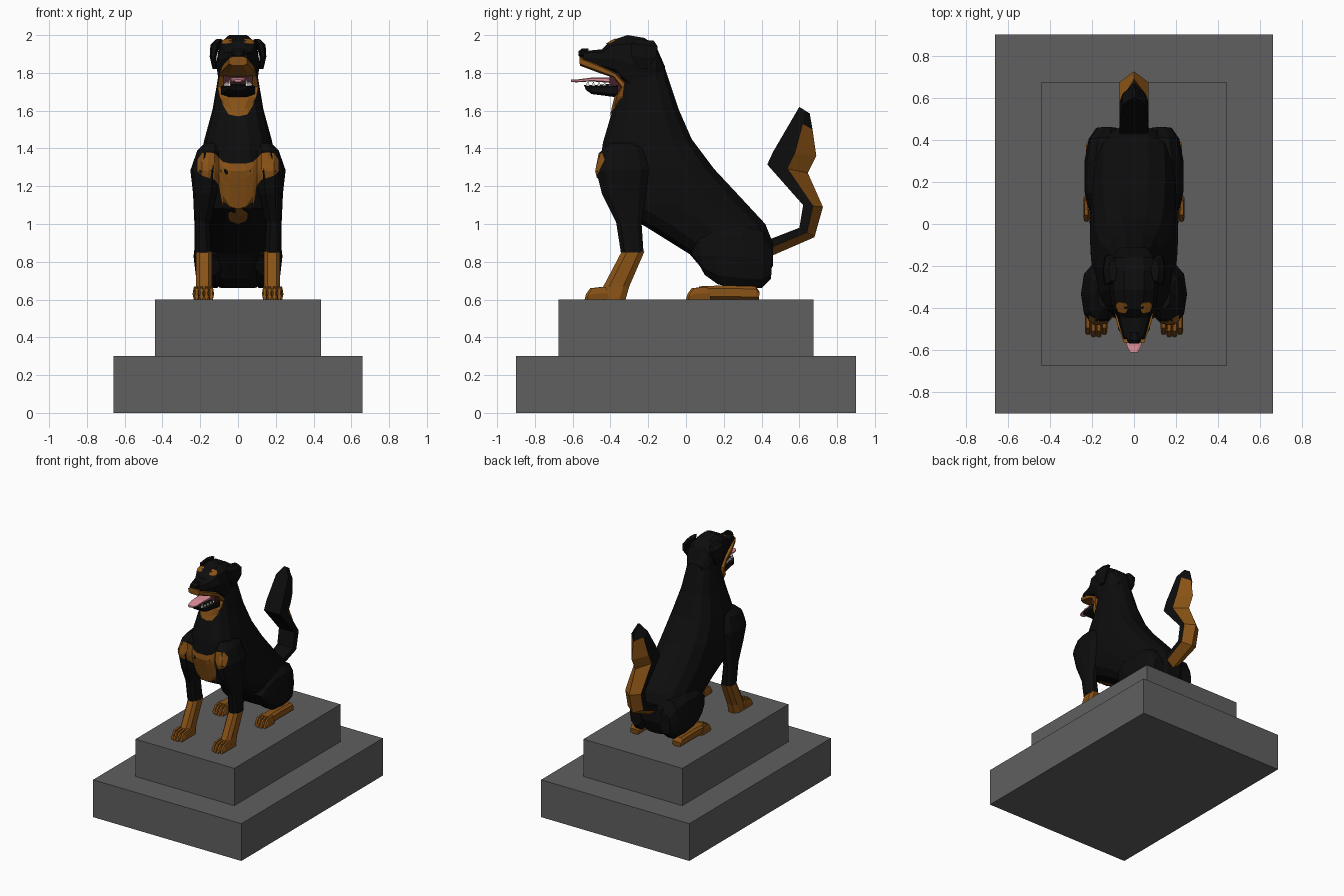
import bpy, math
from mathutils import Vector
from mathutils.bvhtree import BVHTree


def material(name, r, g, b):
    m = bpy.data.materials.new(name)
    m.diffuse_color = (r, g, b, 1)
    return m


BLACK = material("black_coat", .004, .004, .004)
TAN = material("tan_coat", .25, .085, .008)
STONE = material("stone", .115, .115, .115)
PINK = material("tongue_pink", .75, .28, .33)
MAROON = material("mouth_dark", .06, .015, .02)
WHITE = material("tooth_white", .8, .8, .75)


def make(name, verts, faces, mats, idx=None):
    me = bpy.data.meshes.new(name)
    me.from_pydata(verts, [], faces)
    for m in mats:
        me.materials.append(m)
    if idx:
        me.polygons.foreach_set("material_index", idx)
    me.update()
    ob = bpy.data.objects.new(name, me)
    bpy.context.collection.objects.link(ob)
    # consistent outward normals
    import bmesh
    bm = bmesh.new()
    bm.from_mesh(me)
    bmesh.ops.recalc_face_normals(bm, faces=bm.faces)
    bm.to_mesh(me)
    bm.free()
    return BVHTree.FromPolygons(verts, faces)


def oval(n, p=1.0):
    """Closed section of (side, along) pairs; p < 1 makes it boxier."""
    f = lambda v: math.copysign(abs(v) ** p, v)
    ang = [2 * math.pi * (i + .5) / n for i in range(n)]
    k = max(abs(f(math.cos(a))) for a in ang)
    k2 = max(abs(f(math.sin(a))) for a in ang)
    return [(f(math.sin(a)) / k2, .5 - .5 * f(math.cos(a)) / k) for a in ang]


def loft(name, rings, section, mats=(BLACK,), pick=None):
    """Ring = (centre x, y0, z0, y1, z1, half width)."""
    n, verts, faces, idx = len(section), [], [], []
    for cx, y0, z0, y1, z1, w in rings:
        verts += [Vector((cx + a * w, y0 + (y1 - y0) * t, z0 + (z1 - z0) * t)) for a, t in section]
    for i in range(len(rings) - 1):
        for j in range(n):
            k = (j + 1) % n
            faces.append((i * n + j, i * n + k, i * n + n + k, i * n + n + j))
            idx.append(pick(i, j) if pick else 0)
    last = (len(rings) - 1) * n
    faces += [tuple(range(n)), tuple(range(last, last + n))]
    idx += [0, 0]
    return make(name, verts, faces, mats, idx)


def box(name, hx, hy, z0, z1, mat, cx=0, cy=0):
    sq = [(-1, 0), (1, 0), (1, 1), (-1, 1)]
    loft(name, [(cx, cy - hy, z, cy + hy, z, hx) for z in (z0, z1)], sq, (mat,))


def patch(name, cols, targets, rows=8):
    """Coat marking projected backwards onto the body; col = (x, top, bottom)."""
    cols = [(-x, a, b) for x, a, b in cols[:0:-1]] + cols
    verts, faces = [], []
    for x, top, bot in cols:
        for r in range(rows + 1):
            z = top + (bot - top) * r / rows
            hits = [t.ray_cast(Vector((x, -2, z)), Vector((0, 1, 0)))[0] for t in targets]
            ys = [h.y for h in hits if h]
            verts.append((x, min(ys) - .006 if ys else 9, z))
    for c in range(len(cols) - 1):
        for r in range(rows):
            a = c * (rows + 1) + r
            f = (a, a + 1, a + rows + 2, a + rows + 1)
            ys = [verts[i][1] for i in f]
            if max(ys) < 5 and max(ys) - min(ys) < .15:
                faces.append(f)
    make(name, verts, faces, (TAN,))


# Stepped plinth
box("plinth_lower", .66, .9, 0, .3, STONE)
box("plinth_upper", .44, .675, .3, .6, STONE)

# Torso and neck, rings run from throat to rump
torso = loft("torso", [
    (0, -.35, 1.74, -.11, 1.82, .105),
    (0, -.39, 1.60, -.04, 1.61, .135),
    (0, -.44, 1.43, .03, 1.45, .18),
    (0, -.46, 1.28, .15, 1.29, .205),
    (0, -.40, 1.08, .29, 1.14, .21),
    (0, -.22, .99, .42, 1.0, .205),
    (0, .02, .84, .46, .90, .20),
    (0, .13, .71, .46, .78, .165),
    (0, .22, .66, .41, .67, .10)], oval(14, .75))

# Legs, mirrored
targets = [torso]
for s, side in ((-1, "left"), (1, "right")):
    targets.append(loft("upper_front_leg_" + side, [
        (s * .135, -.40, 1.43, -.26, 1.43, .04),
        (s * .15, -.455, 1.38, -.22, 1.40, .065),
        (s * .165, -.475, 1.28, -.19, 1.29, .087),
        (s * .17, -.445, 1.16, -.21, 1.16, .068),
        (s * .188, -.37, 1.01, -.235, 1.0, .043),
        (s * .183, -.345, .85, -.225, .85, .048)], oval(10, .85)))
    loft("lower_front_leg_" + side, [
        (s * .18, -.34, .855, -.22, .855, .043),
        (s * .18, -.44, .665, -.30, .67, .043),
        (s * .18, -.46, .60, -.32, .60, .048)], oval(8, .7), (TAN,))
    loft("thigh_" + side, [
        (s * .15, .03, .84, .05, .82, .04),
        (s * .15, .06, .93, .10, .73, .07),
        (s * .15, .14, .985, .17, .68, .085),
        (s * .15, .30, .99, .30, .66, .085),
        (s * .14, .41, .96, .40, .66, .075),
        (s * .13, .46, .87, .45, .71, .05)], oval(10, .8))
    loft("hind_foot_" + side, [
        (s * .187, .06, .60, .07, .67, .046),
        (s * .187, .20, .60, .20, .675, .042),
        (s * .187, .37, .60, .37, .67, .042),
        (s * .187, .385, .60, .39, .64, .036)], oval(8, .6), (TAN,))
    for i in range(4):
        off = (i - 1.5) * .026
        reach = .012 * (i in (1, 2))
        for nm, cx, y in (("front", .18, -.525), ("hind", .187, .012)):
            x, y = s * (cx + off), y - reach
            loft(f"{nm}_toe_{side}_{i}", [
                (x, y + .12, .60, y + .10, .668, .0135),
                (x, y + .03, .60, y + .03, .66, .0145),
                (x, y, .60, y + .008, .63, .010)], oval(6, .8), (TAN,))

# Tan markings on chest and throat
patch("chest_marking", [
    (0, 1.32, 1.0), (.04, 1.32, 1.015), (.08, 1.33, 1.09), (.10, 1.35, 1.20),
    (.125, 1.375, 1.235), (.16, 1.38, 1.245), (.19, 1.375, 1.255), (.215, 1.34, 1.28)], targets)
patch("throat_marking", [(0, 1.71, 1.57), (.05, 1.71, 1.58), (.08, 1.71, 1.63), (.092, 1.71, 1.67)], targets)

# Tail: ridged section, tan behind and black in front
roof = [(-1, 0), (-1, .5), (0, 1), (1, .5), (1, 0)]
loft("tail", [
    (0, .42, .91, .45, .83, .06),
    (0, .60, .98, .68, .93, .07),
    (0, .62, 1.10, .725, 1.09, .07),
    (0, .43, 1.315, .645, 1.27, .07),
    (0, .46, 1.38, .69, 1.36, .07),
    (0, .565, 1.56, .67, 1.50, .055),
    (0, .60, 1.62, .655, 1.585, .008)], roof, (BLACK, TAN),
    lambda i, j: int(j in (1, 2) and i < 5))

# Head and muzzle, rings run from nape to nose
loft("head", [
    (0, -.11, 1.83, -.12, 1.75, .07),
    (0, -.16, 1.945, -.16, 1.71, .105),
    (0, -.22, 1.985, -.22, 1.69, .115),
    (0, -.31, 2.0, -.30, 1.70, .115),
    (0, -.40, 1.97, -.37, 1.79, .105),
    (0, -.445, 1.925, -.44, 1.82, .08),
    (0, -.54, 1.915, -.55, 1.85, .05)], oval(10, .75))
loft("nose", [
    (0, -.515, 1.93, -.525, 1.89, .028),
    (0, -.55, 1.93, -.555, 1.88, .034),
    (0, -.568, 1.915, -.568, 1.89, .022)], oval(8, .8))
loft("upper_lip", [
    (0, -.565, 1.888, -.562, 1.838, .048),
    (0, -.46, 1.845, -.46, 1.80, .085),
    (0, -.37, 1.80, -.385, 1.775, .098),
    (0, -.32, 1.75, -.345, 1.72, .108),
    (0, -.32, 1.68, -.38, 1.67, .098),
    (0, -.33, 1.61, -.395, 1.61, .06)], oval(8, .65), (TAN,))
box("mouth_interior", .078, .03, 1.70, 1.80, MAROON, cy=-.375)
loft("lower_jaw", [
    (0, -.36, 1.745, -.36, 1.67, .09),
    (0, -.50, 1.735, -.50, 1.688, .075),
    (0, -.54, 1.735, -.53, 1.71, .05)], oval(8, .7))
loft("tongue", [
    (0, -.37, 1.775, -.37, 1.745, .045),
    (0, -.50, 1.775, -.50, 1.755, .042),
    (0, -.58, 1.765, -.58, 1.75, .034),
    (0, -.61, 1.765, -.61, 1.752, .018)], oval(8, .7), (PINK,))

# Ears, brows and teeth, mirrored
for s, side in ((-1, "left"), (1, "right")):
    loft("ear_" + side, [
        (s * .10, -.27, 1.98, -.17, 1.97, .02),
        (s * .122, -.29, 1.955, -.15, 1.94, .024),
        (s * .132, -.29, 1.89, -.16, 1.88, .018),
        (s * .122, -.25, 1.82, -.20, 1.82, .012)], oval(6))
    loft("brow_" + side, [
        (s * .032, -.405, 1.965, -.385, 1.975, .003),
        (s * .045, -.425, 1.955, -.375, 1.983, .008),
        (s * .070, -.42, 1.952, -.37, 1.978, .008),
        (s * .084, -.40, 1.955, -.38, 1.965, .003)], oval(6), (TAN,))
    for i in range(5):
        x, y = s * (.046 + .005 * i), -.52 + .03 * i
        h = .03 if i == 0 else .018
        loft(f"tooth_{side}_{i}", [
            (x, y - .01, 1.73, y + .01, 1.73, .007),
            (x, y - .001, 1.735 + h, y + .001, 1.735 + h, .001)], oval(4), (WHITE,))
